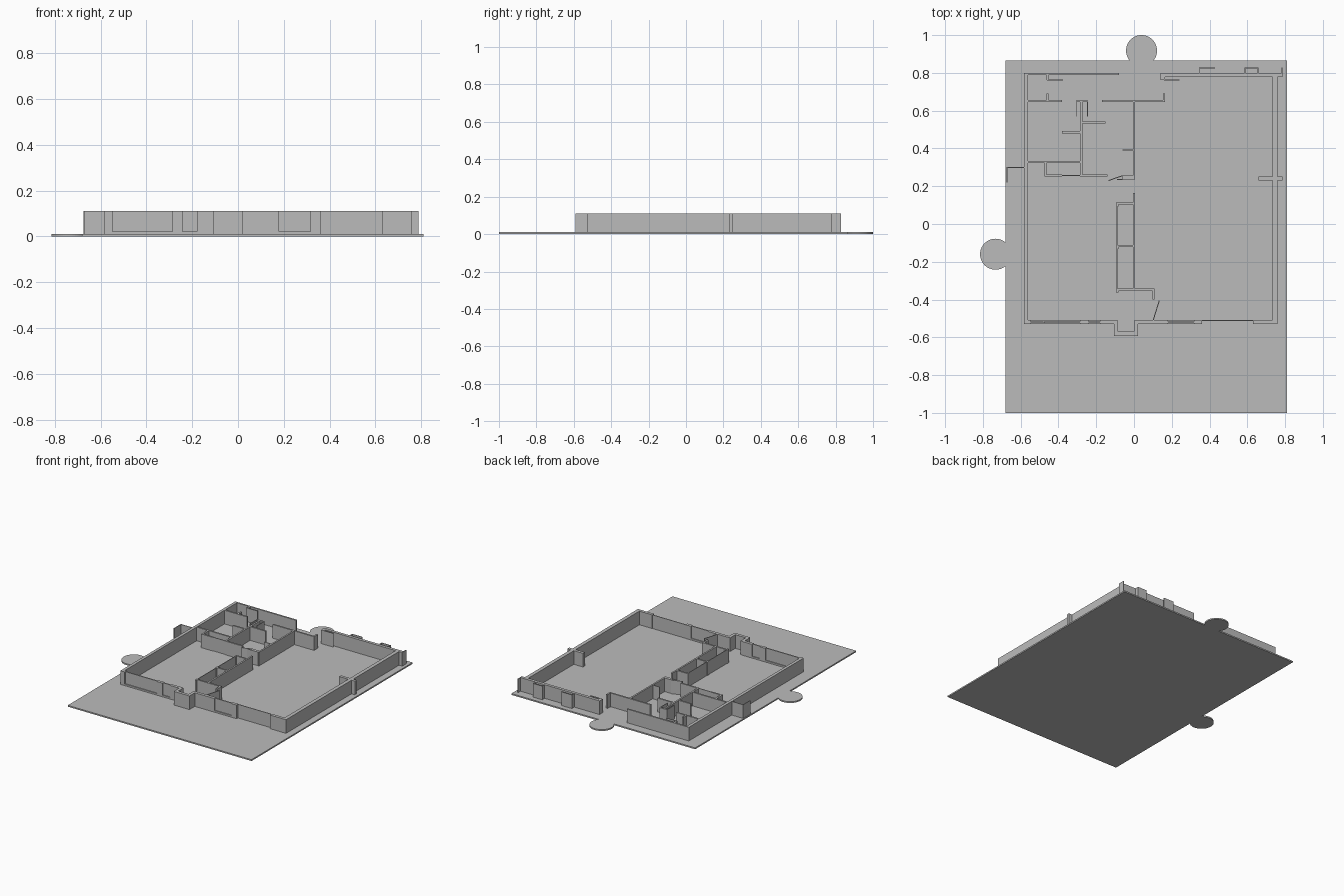
import bpy
import bmesh
from math import atan2, hypot
from mathutils import Matrix, Vector

if "Cube" in bpy.data.objects:
    bpy.data.objects.remove(bpy.data.objects["Cube"], do_unlink=True)

FLOOR, SILL, TOP = 0.01, 0.022, 0.11
OUTER, INNER, PANEL = 0.022, 0.012, 0.005

grey = bpy.data.materials.new("plain grey")
grey.use_nodes = True
grey.diffuse_color = (0.5, 0.5, 0.5, 1)
grey.node_tree.nodes["Principled BSDF"].inputs["Base Color"].default_value = grey.diffuse_color


def finish(name, bm):
    mesh = bpy.data.meshes.new(name)
    bm.to_mesh(mesh)
    bm.free()
    mesh.materials.append(grey)
    part = bpy.data.objects.new(name, mesh)
    bpy.context.collection.objects.link(part)
    return part


def wall(name, start, end, thick=INNER, low=FLOOR, high=TOP):
    """Upright slab whose centre line runs from start to end."""
    a, b = Vector(start), Vector(end)
    run, mid = b - a, (a + b) / 2
    bm = bmesh.new()
    place = (Matrix.Translation((mid.x, mid.y, (low + high) / 2))
             @ Matrix.Rotation(atan2(run.y, run.x), 4, "Z")
             @ Matrix.Diagonal((hypot(run.x, run.y), thick, high - low, 1)))
    bmesh.ops.create_cube(bm, size=1, matrix=place)
    return finish(name, bm)


def across(name, y, left, right, thick=INNER, **heights):
    return wall(name, (left, y), (right, y), thick, **heights)


def along(name, x, front, back, thick=INNER, **heights):
    return wall(name, (x, front), (x, back), thick, **heights)


def tab(name, x, y):
    bm = bmesh.new()
    bmesh.ops.create_cone(bm, cap_ends=True, segments=48, radius1=0.082, radius2=0.082,
                          depth=FLOOR, matrix=Matrix.Translation((x, y, FLOOR / 2)))
    return finish(name, bm)


# Ground plate with two round tabs
along("ground_plate", 0.065, -1, 0.865, thick=1.49, low=0, high=FLOOR)
tab("back_tab", 0.04, 0.918)
tab("side_tab", -0.733, -0.16)

# Outer shell
along("right_outer_wall", -0.572, -0.53, 0.8, OUTER)
along("left_outer_wall", 0.747, -0.53, 0.79, 0.027)
across("back_wall_kitchen_side", 0.794, -0.58, -0.08, INNER)
across("back_wall_lounge_side", 0.789, 0.14, 0.787, OUTER)
across("side_buttress", 0.24, 0.66, 0.787, OUTER)

# Front wall with windows set back above a low sill
FRONT = -0.519
windows = [(-0.548, -0.479), (-0.479, -0.287), (-0.242, -0.18), (0.18, 0.317)]


def front_run(name, left, right):
    edge = left
    for count, (a, b) in enumerate(windows):
        if left <= a and b <= right:
            if a - edge > 0.001:
                across(name + "_pier", FRONT, edge, a, OUTER)
            across(name + "_sill", FRONT, a, b, OUTER, high=SILL)
            across(name + "_window", FRONT, a + 0.002 * (count == 1), b, 0.008, low=SILL)
            edge = b
    across(name + "_end", FRONT, edge, right, OUTER)


front_run("bedroom_front", -0.58, -0.1)
front_run("hall_front", 0.02, 0.36)
front_run("garage_front", 0.63, 0.76)
across("garage_door", -0.512, 0.36, 0.63, PANEL)

# Projecting front bay
along("bay_right_side", -0.096, -0.59, -0.51, OUTER)
along("bay_left_side", 0.01, -0.59, -0.51, OUTER)
across("bay_front", -0.581, -0.105, 0.02, OUTER)

# Shutters and frames at the back
along("back_door_jamb", 0.152, 0.762, 0.8, OUTER)
across("back_door_leaf", 0.763, 0.16, 0.24, PANEL)
across("back_shutter", 0.826, 0.345, 0.43, PANEL)
along("back_shutter_hinge", 0.348, 0.795, 0.828, PANEL)
across("back_screen", 0.826, 0.585, 0.66, PANEL)
for x in (0.588, 0.657):
    along("back_screen_side", x, 0.78, 0.828, PANEL)
along("back_corner_fin", 0.784, 0.78, 0.828, PANEL)

# Side porch screen
across("porch_return", 0.3, -0.675, -0.58, PANEL)
along("porch_screen", -0.673, 0.22, 0.3, PANEL)

# Corridor wall with door openings
for left, right in ((-0.56, -0.38), (-0.305, -0.245), (-0.17, 0.165)):
    across("corridor_wall", 0.651, left, right)
along("corridor_end", 0.159, 0.65, 0.69)
along("corridor_nib", -0.458, 0.65, 0.69)
along("corridor_hinge", -0.458, 0.762, 0.79)
across("corridor_door", 0.763, -0.46, -0.375, PANEL)
for x in (-0.303, -0.246):
    along("open_closet_door", x, 0.57, 0.65, PANEL)

# Bathroom and utility rooms
along("bathroom_spine", -0.279, 0.255, 0.65)
along("lounge_divider", 0, 0.235, 0.65)
across("bathroom_partition", 0.537, -0.28, -0.15)
across("utility_partition", 0.486, -0.38, -0.28)
across("bedroom_back_wall", 0.328, -0.56, -0.275)
along("closet_side", -0.468, 0.255, 0.325)
across("closet_corner", 0.257, -0.474, -0.38)
across("closet_sliding_door", 0.257, -0.38, -0.285, PANEL)
across("closet_front", 0.257, -0.285, -0.14)
across("lounge_shelf", 0.391, -0.06, 0, PANEL)
across("passage_end", 0.245, -0.06, 0, OUTER)
across("passage_threshold", 0.236, -0.09, -0.06, PANEL)
wall("passage_door", (-0.135, 0.23), (-0.06, 0.256), PANEL)

# Central storage block with thin sliding doors
along("storage_left_wall", 0, -0.35, 0.165)
for y in (0.108, -0.117, -0.348):
    across("storage_cross_wall", y, -0.095, 0)
    along("storage_pier", -0.089, y - 0.015, y + 0.006)
for front, back in ((-0.345, -0.12), (-0.115, 0.105)):
    along("storage_sliding_door", -0.089, front, back, PANEL)

# Entry hall
across("entry_wall", -0.348, 0, 0.108)
along("entry_nib", 0.103, -0.4, -0.345)
wall("entry_door", (0.134, -0.405), (0.102, -0.508), PANEL)
